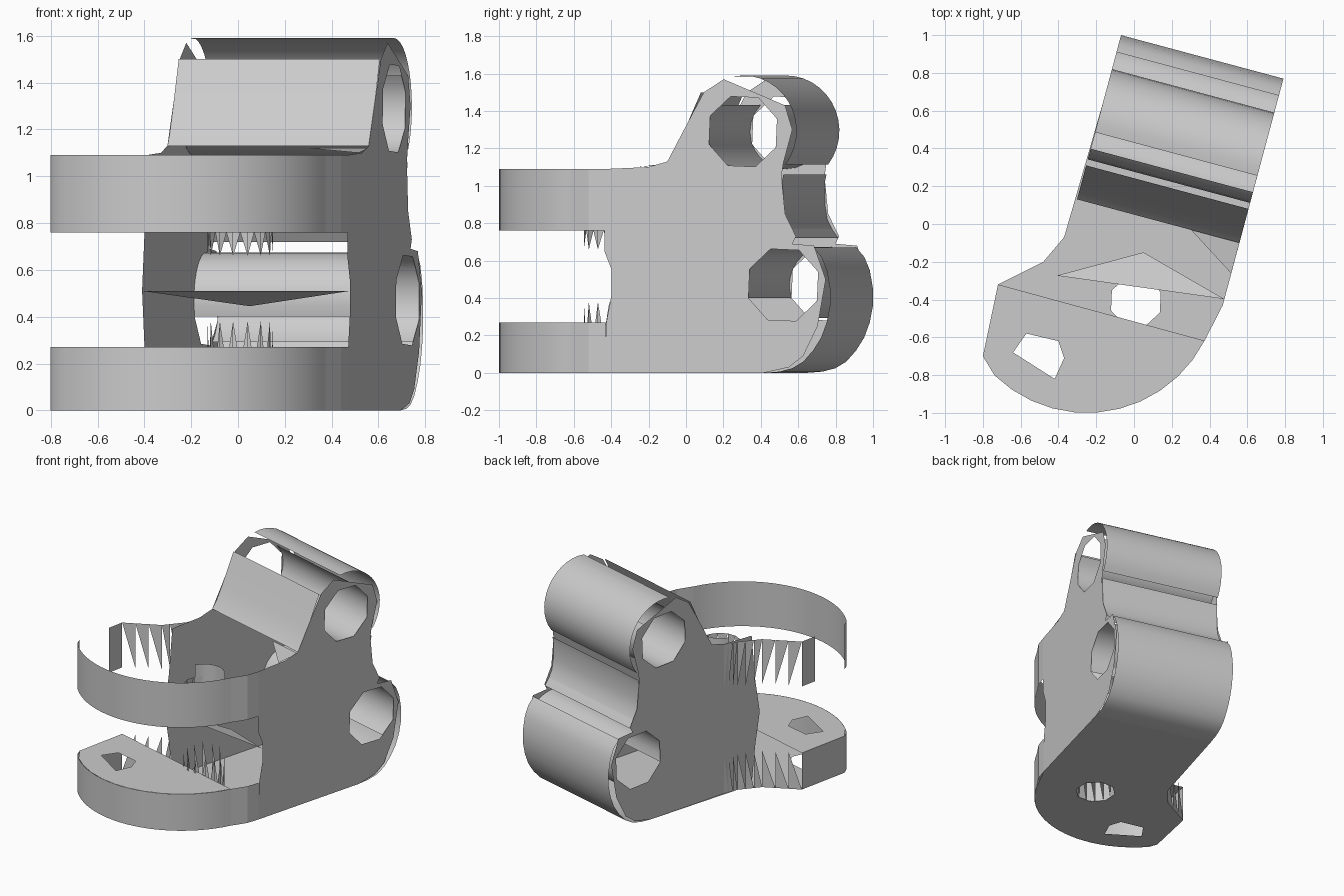
import bpy, bmesh
from math import sin, cos, radians, pi

cube = bpy.data.objects.get("Cube")
if cube:
    bpy.data.objects.remove(cube, do_unlink=True)

grey = bpy.data.materials.new("plain grey")
grey.use_nodes = True
grey.diffuse_color = (0.6, 0.6, 0.6, 1)
grey.node_tree.nodes["Principled BSDF"].inputs["Base Color"].default_value = (0.6, 0.6, 0.6, 1)

TURN = radians(15)
RIGHT, LEFT = 0.565, -0.325     # side plates across the width
LOW, SLOT, ROOF = 0.27, 0.76, 1.09


def place(a, b, z):
    """Body frame (across, along, up) to world."""
    return (a * cos(TURN) + b * sin(TURN), b * cos(TURN) - a * sin(TURN), z)


def finish(name, bm, smooth=False):
    mesh = bpy.data.meshes.new(name)
    bm.to_mesh(mesh)
    bm.free()
    mesh.materials.append(grey)
    ob = bpy.data.objects.new(name, mesh)
    bpy.context.collection.objects.link(ob)
    if smooth:
        bpy.ops.object.select_all(action='DESELECT')
        ob.select_set(True)
        bpy.context.view_layer.objects.active = ob
        bpy.ops.object.shade_smooth_by_angle(angle=radians(35))


def sheet(name, loops):
    """Flat face bounded by the first loop, with the rest as holes."""
    bm = bmesh.new()
    edges = []
    for loop in loops:
        vs = [bm.verts.new(p) for p in loop]
        edges += [bm.edges.new((v, vs[i - 1])) for i, v in enumerate(vs)]
    bmesh.ops.triangle_fill(bm, use_beauty=True, edges=edges)
    finish(name, bm)


def ribbon(name, first, second, smooth=True):
    """Quads between two matching rows of points."""
    bm = bmesh.new()
    r1 = [bm.verts.new(p) for p in first]
    r2 = [bm.verts.new(p) for p in second]
    for i in range(len(r1) - 1):
        bm.faces.new((r1[i], r1[i + 1], r2[i + 1], r2[i]))
    finish(name, bm, smooth)


def across(name, profile):
    ribbon(name, [place(LEFT, *p) for p in profile], [place(RIGHT, *p) for p in profile])


def wall(name, path, z0, z1, smooth=True):
    ribbon(name, [(x, y, z0) for x, y in path], [(x, y, z1) for x, y in path], smooth)


def teeth(name, path, base, tip):
    """Pointed wall remnants along a path."""
    bm = bmesh.new()
    for (x0, y0), (x1, y1) in zip(path, path[1:]):
        pts = [(x0, y0, base), (x1, y1, base), (x1, y1, tip)]
        bm.faces.new([bm.verts.new(p) for p in pts])
    finish(name, bm)


def arc(cx, cy, r, start, end, n):
    return [(cx + r * cos(radians(start + (end - start) * i / n)),
             cy + r * sin(radians(start + (end - start) * i / n))) for i in range(n + 1)]


def subdivide(path, n):
    out = []
    for (x0, y0), (x1, y1) in zip(path, path[1:]):
        out += [(x0 + (x1 - x0) * i / n, y0 + (y1 - y0) * i / n) for i in range(n)]
    return out + [path[-1]]


# Side plates with two pin holes each
lower_bore = (0.69, 0.47, 0.205)
upper_bore = (0.467, 1.29, 0.2)
outline = [(-.3, 0), (.58, 0), (.72, .03), (.80, .09), (.88, .25), (.925, .5), (.86, .68),
           (.74, .69), (.76, .73), (.70, .85), (.68, 1.05), (.69, 1.12), (.74, 1.3),
           (.70, 1.43), (.36, 1.57), (.25, 1.5), (.2, 1.41), (.048, 1.13), (-.06, 1.1),
           (-.3, ROOF)]
fronts = {"right": (RIGHT, [(-.3, .65), (-.26, .55), (-.26, .42), (-.29, LOW)]),
          "left": (LEFT, [(-.33, SLOT), (-.37, .51), (-.33, LOW)])}
for side, (a, front) in fronts.items():
    loops = [outline + front] + [arc(*bore, 20, 335, 7) for bore in (lower_bore, upper_bore)]
    sheet(side + "_side_plate", [[place(a, *p) for p in loop] for loop in loops])

# Pin bores and their outer shells
across("lower_bore", arc(*lower_bore, -60, 200, 18))
across("upper_bore", arc(*upper_bore, 135, 405, 18))
across("upper_shell", arc(0.467, 1.295, 0.295, 100, -38, 14))
across("lower_shell", [(.855, .67), (.90, .62), (.93, .55), (.948, .45), (.948, .36), (.93, .27),
                       (.90, .19), (.855, .12), (.80, .06), (.74, .025), (.67, .007), (.58, 0)])

# Sloped front panel and rear web
across("front_slope", [(.048, 1.13), (.085, 1.18), (.13, 1.27), (.18, 1.38), (.234, 1.5)])
across("rear_web", [(.69, 1.06), (.682, 1.02), (.682, .9), (.695, .82), (.72, .77)])
across("rear_web_ledge", [(.72, .77), (.755, .72)])

# Floor, and the lower ear top, with bolt holes
centre = (-0.25, -0.3)
rim = arc(*centre, 0.7, 216, 333, 24)
rim[0] = (-0.8, -0.7)
end = (-0.72, -0.32)
inner = [end, (-0.48, -0.2), (-0.37, -0.07)]
ear_hole = [(-.64, -.68), (-.57, -.58), (-.4, -.62), (-.37, -.71), (-.42, -.82)]
boss = (0.01, -0.41, 0.14)
floor = rim[::2] + [(.47, -.43)] + [place(RIGHT, .58, 0)[:2], place(LEFT, .58, 0)[:2]] + inner[::-1]
sheet("floor", [[(x, y, 0) for x, y in loop]
                for loop in (floor, ear_hole, arc(*boss, 20, 335, 7))])
sheet("lower_ear_top", [[(x, y, LOW) for x, y in loop]
                        for loop in (rim[::2] + [end], ear_hole)])

# Ear walls
joint = [rim[-1], (0.44, -0.52), (0.47, -0.43)]
for name, z0, z1, base, tip in (("lower", 0, LOW, 0, LOW), ("upper", SLOT, ROOF, ROOF, SLOT)):
    wall(name + "_ear_rim", rim, z0, z1)
    teeth(name + "_ear_joint", joint, z0, z1)
    teeth(name + "_ear_joint_return", joint[::-1], z1, z0)
    wall(name + "_ear_end", [end, (-0.745, -0.44)], z0, z1, False)
    teeth(name + "_inner_teeth", subdivide(inner + [(-0.33, 0.03)], 3), base, tip)
wall("lower_ear_end_plate", [rim[0], end], 0, LOW, False)

# Boss remnants around the pivot hole
ring = arc(*boss, 0, 360, 14)
teeth("upper_boss_teeth", ring, 0.86, 0.66)
teeth("lower_boss_teeth", ring, 0, 0.38)
wall("upper_boss_back", arc(*boss, 40, 150, 6), 0.8, 0.95)

# Thin slivers bridging the plates
sheet("slot_sliver", [[place(LEFT, -.37, .51), place(RIGHT, -.26, .51), (0.05, -0.15, .445)]])
sheet("roof_sliver", [[place(RIGHT, .048, 1.12), place(RIGHT, -.12, 1.1), place(.3, .048, 1.12)]])
